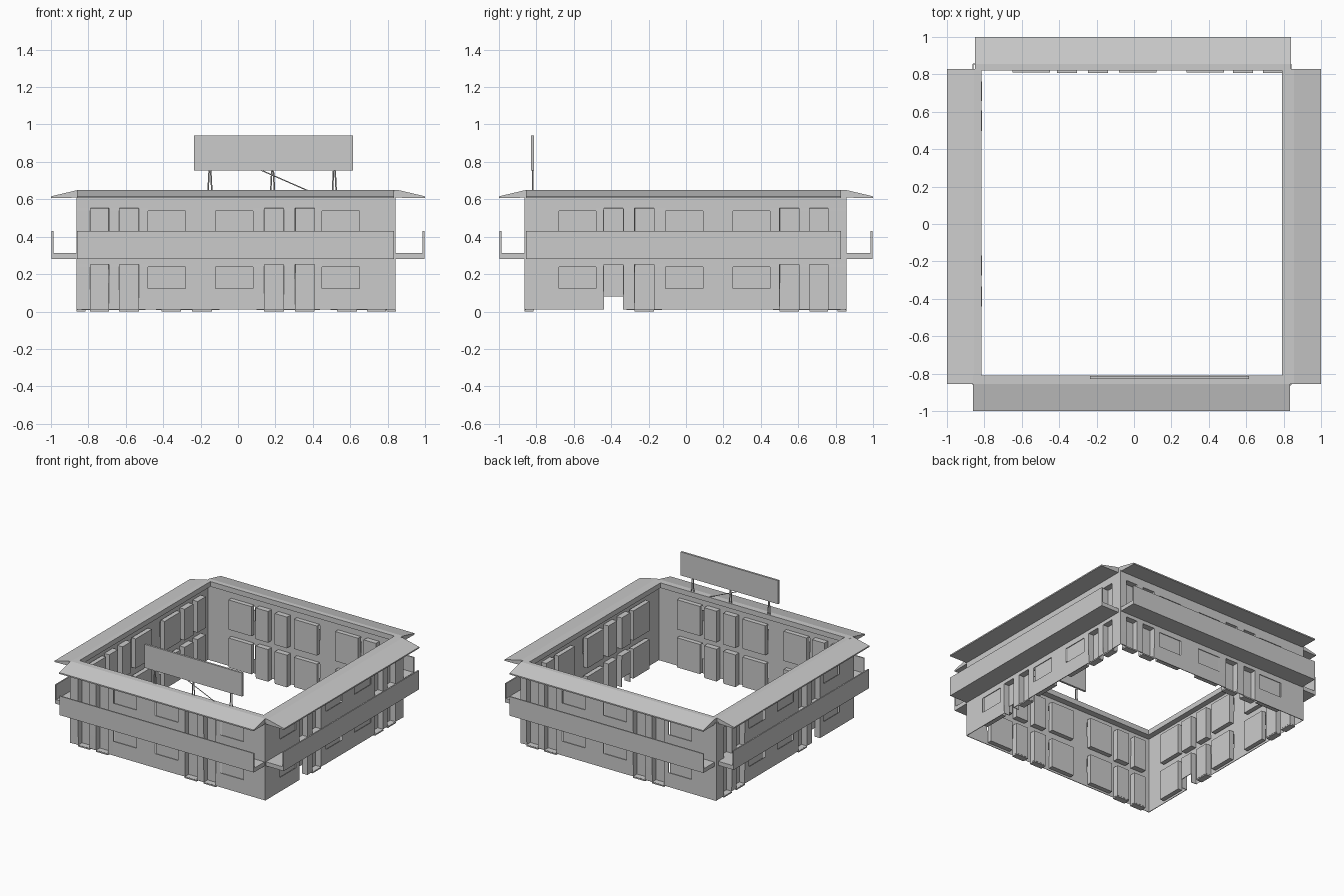
import bpy, bmesh
from mathutils import Vector

cube = bpy.data.objects.get("Cube")
if cube:
    bpy.data.objects.remove(cube, do_unlink=True)

grey = bpy.data.materials.new("plain_grey")
grey.use_nodes = True
colour = (0.6, 0.6, 0.6, 1)
grey.diffuse_color = colour
grey.node_tree.nodes["Principled BSDF"].inputs["Base Color"].default_value = colour


def make(name, bm, thickness=0):
    bmesh.ops.remove_doubles(bm, verts=bm.verts, dist=0.0001)
    bmesh.ops.recalc_face_normals(bm, faces=bm.faces)
    mesh = bpy.data.meshes.new(name)
    bm.to_mesh(mesh)
    bm.free()
    mesh.materials.append(grey)
    obj = bpy.data.objects.new(name, mesh)
    bpy.context.collection.objects.link(obj)
    if thickness:
        mod = obj.modifiers.new("Thickness", 'SOLIDIFY')
        mod.thickness = thickness
        mod.offset = 0
    return obj


def quad(bm, points):
    bm.faces.new([bm.verts.new(p) for p in points])


def add_prism(bm, place, profile, t0, t1):
    """Sweep a (distance, height) profile along one side of the building."""
    ends = [[bm.verts.new(place(t, d, z)) for d, z in profile] for t in (t0, t1)]
    bm.faces.new(ends[0])
    bm.faces.new(ends[1])
    n = len(profile)
    for i in range(n):
        j = (i + 1) % n
        bm.faces.new((ends[0][i], ends[0][j], ends[1][j], ends[1][i]))


def prism(name, place, profile, t0, t1):
    bm = bmesh.new()
    add_prism(bm, place, profile, t0, t1)
    make(name, bm)


def rect(d0, d1, z0, z1):
    return [(d0, z0), (d1, z0), (d1, z1), (d0, z1)]


# Layout shared by all four sides, along the wall (t) and up it (z)
doors = [(-0.79, -0.69), (-0.635, -0.53), (0.14, 0.245), (0.305, 0.41)]
windows = [(-0.48, -0.28), (-0.12, 0.08), (0.45, 0.65)]
storeys = [0.01, 0.31]
DOOR_H, SILL, HEAD = 0.243, 0.112, 0.228
BASE, TOP, DEPTH = 0.01, 0.62, 0.045


def inside(v, spans):
    return any(a < v < b for a, b in spans)


def wall(side, place, face, t0, t1, passage):
    cuts_t = sorted({t0, t1, *(v for s in doors + windows for v in s)})
    door_z = [(s, s + DOOR_H) for s in storeys]
    glass_z = [(s + SILL, s + HEAD) for s in storeys]
    cuts_z = sorted({BASE, TOP, *(v for s in door_z + glass_z for v in s)})
    # Wall sheet with openings
    bm = bmesh.new()
    for a, b in zip(cuts_t, cuts_t[1:]):
        for c, e in zip(cuts_z, cuts_z[1:]):
            t, z = (a + b) / 2, (c + e) / 2
            if inside(t, doors) and inside(z, door_z):
                continue
            if inside(t, windows) and inside(z, glass_z):
                continue
            quad(bm, [place(a, face, c), place(b, face, c),
                      place(b, face, e), place(a, face, e)])
    # Door niches folded inwards
    back = face - DEPTH
    for a, b in doors:
        for z0, z1 in door_z:
            gap = passage and z0 == BASE and a == doors[-1][0]
            low = 0.08 if gap else z0
            quad(bm, [place(a, back, low), place(b, back, low),
                      place(b, back, z1), place(a, back, z1)])
            for t in (a, b):
                quad(bm, [place(t, face, z0), place(t, back, z0),
                          place(t, back, z1), place(t, face, z1)])
            for z in ((z1,) if gap else (z0, z1)):
                quad(bm, [place(a, face, z), place(b, face, z),
                          place(b, back, z), place(a, back, z)])
    make(side + "_wall", bm, 0.005)
    # Window bays standing out on the courtyard side
    bm = bmesh.new()
    for a, b in windows:
        for s in storeys:
            add_prism(bm, place, rect(back, face - 0.01, s + 0.01, s + DOOR_H), a, b)
    make(side + "_window_bays", bm)
    # Door sills at ground level
    bm = bmesh.new()
    for a, b in doors[:-1] if passage else doors:
        add_prism(bm, place, rect(back, face + 0.004, 0, BASE), a, b)
    make(side + "_door_sills", bm)


def building_side(side, place, face, wall_span, roof_span, inner, passage=False):
    wall(side, place, face, *wall_span, passage)
    # Eave: flat inner strip, sloping outer strip
    prism(side + "_roof", place,
          [(inner, 0.61), (1, 0.606), (1, 0.616), (0.855, 0.65), (inner, 0.65)],
          *roof_span)
    # Walkway with solid parapet
    prism(side + "_balcony", place,
          [(face - 0.002, 0.28), (0.997, 0.28), (0.997, 0.43), (0.987, 0.43),
           (0.987, 0.312), (face - 0.002, 0.312)], *roof_span)


SHIFT = 0.03
building_side("front", lambda t, d, z: Vector((t, -d, z)), 0.86,
              (-0.86, 0.84), (-0.86, 0.835), 0.81)
building_side("back", lambda t, d, z: Vector((-t, d, z)), 0.855,
              (-0.84, 0.86), (-0.84, 0.85), 0.82)
building_side("left", lambda t, d, z: Vector((d, -t - SHIFT, z)), 0.84,
              (-0.885, 0.83), (-0.86, 0.825), 0.79, True)
building_side("right", lambda t, d, z: Vector((-d, -t - SHIFT, z)), 0.86,
              (-0.885, 0.83), (-0.86, 0.825), 0.815, True)

# Rooftop sign board
front = lambda t, d, z: Vector((t, -d, z))
prism("sign_board", front, rect(0.812, 0.828, 0.755, 0.94), -0.235, 0.615)


# Sign struts
def strut(name, start, end, radius=0.004):
    a, b = Vector(start), Vector(end)
    bm = bmesh.new()
    bmesh.ops.create_cone(bm, cap_ends=True, segments=6, radius1=radius,
                          radius2=radius, depth=(b - a).length)
    obj = make(name, bm)
    obj.rotation_euler = (b - a).to_track_quat('Z', 'Y').to_euler()
    obj.location = (a + b) / 2


for i, x in enumerate((-0.15, 0.185, 0.515)):
    for s in (-1, 1):
        strut(f"sign_leg_{i}_{s}", (x + s * 0.01, -0.82, 0.645),
              (x + s * 0.004, -0.82, 0.76))
strut("sign_brace", (0.37, -0.82, 0.648), (0.125, -0.82, 0.755), 0.003)
